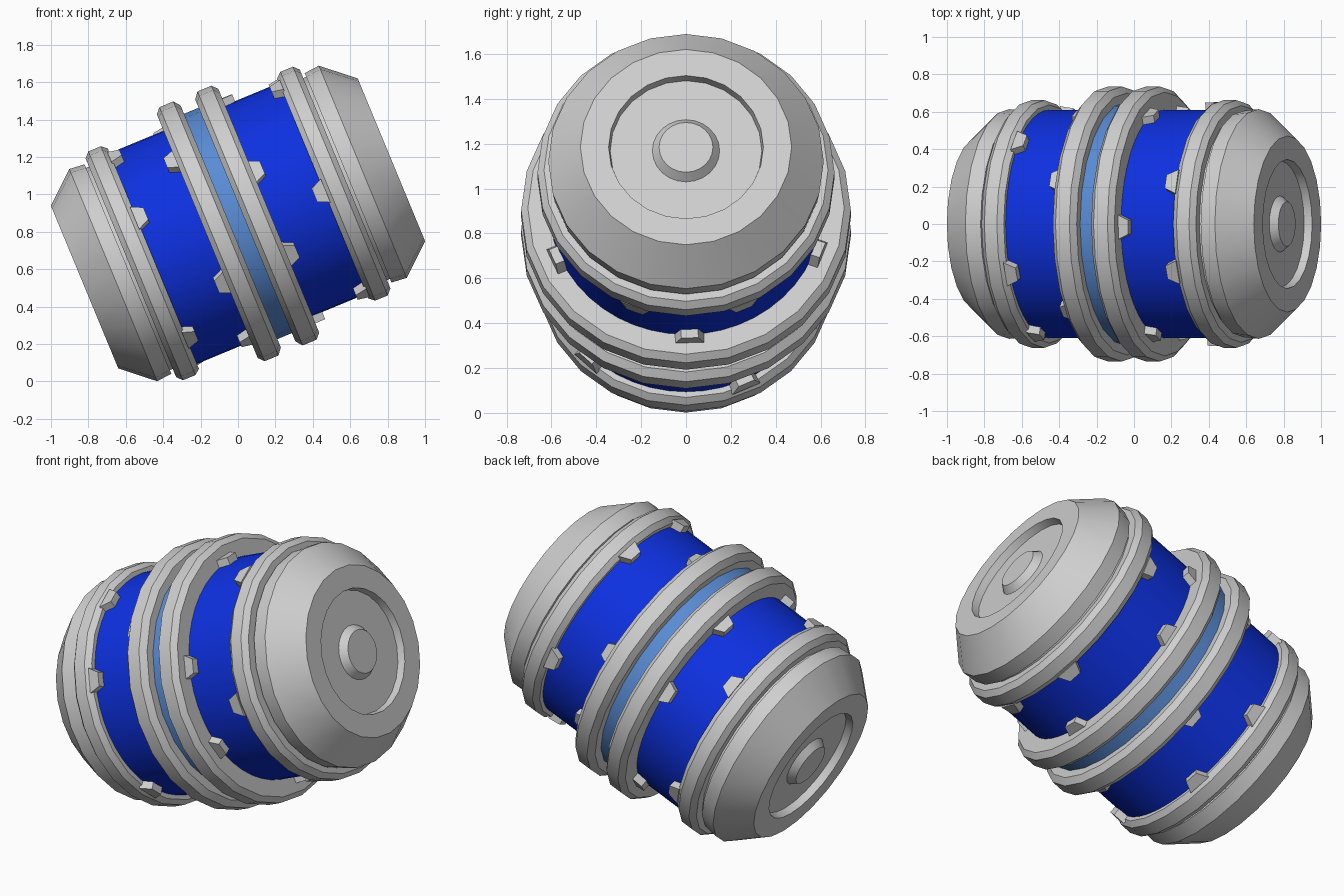
import bpy, bmesh, math
from mathutils import Matrix

if "Cube" in bpy.data.objects:
    bpy.data.objects.remove(bpy.data.objects["Cube"])

SIDES = 24
# barrel axis lies along local x, then tilts up to the right
PLACE = Matrix.Translation((0, 0, 0.845)) @ Matrix.Rotation(math.radians(-22.5), 4, 'Y')


def material(name, rgb):
    m = bpy.data.materials.new(name)
    m.diffuse_color = (*rgb, 1)
    m.use_nodes = True
    m.node_tree.nodes["Principled BSDF"].inputs["Base Color"].default_value = m.diffuse_color
    return m


GREY = material("light_grey", (0.62, 0.62, 0.62))
BLUE = material("deep_blue", (0.004, 0.03, 0.75))
PALE = material("pale_blue", (0.1, 0.26, 0.66))


def polar(s, r, a):
    return (s, -r * math.sin(a), r * math.cos(a))


def finish(bm, name, mat, smooth=True):
    bmesh.ops.recalc_face_normals(bm, faces=bm.faces)
    bm.transform(PLACE)
    me = bpy.data.meshes.new(name)
    bm.to_mesh(me)
    bm.free()
    me.materials.append(mat)
    ob = bpy.data.objects.new(name, me)
    bpy.context.collection.objects.link(ob)
    if smooth:
        bpy.ops.object.select_all(action='DESELECT')
        ob.select_set(True)
        bpy.context.view_layer.objects.active = ob
        bpy.ops.object.shade_smooth_by_angle(angle=math.radians(24))
    return ob


def lathe(name, profile, mat, side=1, closed=False, sides=SIDES):
    """Spin (distance along axis, radius) points around the barrel axis."""
    bm = bmesh.new()
    rows = []
    for s, r in profile:
        if r == 0:
            rows.append([bm.verts.new((s * side, 0, 0))] * sides)
        else:
            rows.append([bm.verts.new(polar(s * side, r, 2 * math.pi * k / sides))
                         for k in range(sides)])
    pairs = list(zip(rows, rows[1:]))
    if closed:
        pairs.append((rows[-1], rows[0]))
    for a, b in pairs:
        for k in range(sides):
            n = (k + 1) % sides
            quad = list(dict.fromkeys([a[k], a[n], b[n], b[k]]))
            bm.faces.new(quad)
    return finish(bm, name, mat)


def lugs(name, base, tip, offset):
    """Six tapered tabs around the body, reaching from base to tip along the axis."""
    bm = bmesh.new()
    for deg in (0, 68, 112, 180, 248, 292):
        rot = Matrix.Rotation(math.radians(deg + offset), 4, 'X')
        outline = [(base, -0.068), (tip, -0.038), (tip, 0.038), (base, 0.068)]
        low, high = [[bm.verts.new(rot @ Matrix.Translation((s, w, z)).translation)
                      for s, w in outline] for z in (0.59, 0.65)]
        bm.faces.new(low)
        bm.faces.new(high)
        for k in range(4):
            n = (k + 1) % 4
            bm.faces.new([low[k], low[n], high[n], high[k]])
    finish(bm, name, GREY, smooth=False)


# painted body and the central band
lathe("body", [(-0.6, 0), (-0.6, 0.61), (0.6, 0.61), (0.6, 0)], BLUE, sides=48)
lathe("centre_band", [(-0.06, 0.6), (-0.06, 0.652), (0.06, 0.652), (0.06, 0.6)],
      PALE, closed=True)

for side, label in ((1, "right"), (-1, "left")):
    # raised hoop beside the central band
    lathe("middle_hoop_" + label,
          [(0.042, 0.6), (0.042, 0.70), (0.07, 0.735), (0.15, 0.735), (0.178, 0.705), (0.178, 0.6)],
          GREY, side, closed=True)
    # hoop near the end
    lathe("end_hoop_" + label,
          [(0.49, 0.58), (0.49, 0.637), (0.52, 0.662), (0.592, 0.662), (0.62, 0.633), (0.62, 0.58)],
          GREY, side, closed=True)
    # end cap with recessed disc and raised button
    lathe("end_cap_" + label,
          [(0.59, 0), (0.59, 0.585), (0.637, 0.585), (0.637, 0.606), (0.722, 0.614),
           (0.888, 0.471), (0.888, 0.345), (0.845, 0.338), (0.845, 0.15),
           (0.885, 0.12), (0.885, 0)], GREY, side)

# tabs holding the painted panels
lugs("middle_lugs_right", 0.17, 0.235, 1.5)
lugs("end_lugs_right", 0.50, 0.435, 91.5)
lugs("middle_lugs_left", -0.17, -0.235, 46.5)
lugs("end_lugs_left", -0.50, -0.435, -43.5)
